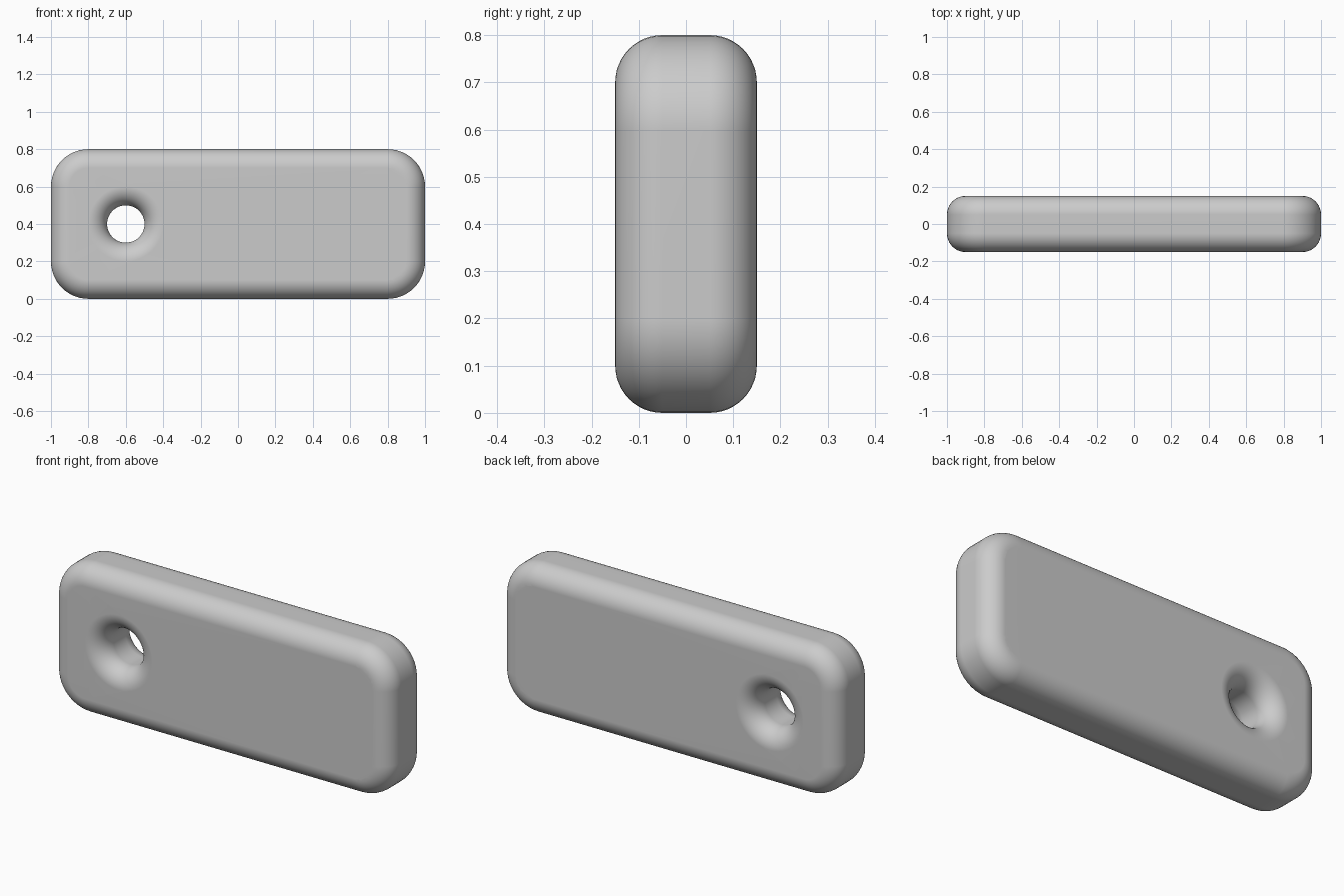
import bpy
import bmesh
from math import sin, cos, pi

cube = bpy.data.objects.get("Cube")
if cube:
    bpy.data.objects.remove(cube)

FILLET, HALF_FLAT, CORNER, HOLE = 0.1, 0.05, 0.2, 0.1
STEPS = 12

grey = bpy.data.materials.new("plain grey")
grey.use_nodes = True
colour = (0.6, 0.6, 0.6, 1)
grey.diffuse_color = colour
grey.node_tree.nodes["Principled BSDF"].inputs["Base Color"].default_value = colour


def outline(inset):
    """Rounded rectangle, shrunk by the inset."""
    points = []
    for q, (cx, cz) in enumerate([(0.8, 0.6), (-0.8, 0.6), (-0.8, 0.2), (0.8, 0.2)]):
        for i in range(STEPS + 1):
            a = (q + i / STEPS) * pi / 2
            r = CORNER - inset
            points.append((cx + r * cos(a), cz + r * sin(a)))
    return points


def hole(inset):
    """Circle that flares towards both faces."""
    r, n = HOLE + inset, STEPS * 4
    return [(-0.6 + r * cos(2 * pi * i / n), 0.4 + r * sin(2 * pi * i / n))
            for i in range(n)]


# Fillet profile from the front face to the back face: (inset, depth)
profile = []
for side in (-1, 1):
    for i in range(STEPS + 1):
        t = i / STEPS if side > 0 else i / STEPS - 1
        a = t * pi / 2
        profile.append((FILLET * (1 - cos(a)), side * HALF_FLAT + FILLET * sin(a)))

bm = bmesh.new()


def loft(shape):
    """Skin the shape along the profile; return the end loops."""
    rings = [[bm.verts.new((x, y, z)) for x, z in shape(inset)] for inset, y in profile]
    for a, b in zip(rings, rings[1:]):
        for i in range(len(a)):
            bm.faces.new((a[i - 1], a[i], b[i], b[i - 1]))
    return rings[0], rings[-1]


outer, inner = loft(outline), loft(hole)

# Flat front and back faces around the hole
for loops in zip(outer, inner):
    edges = [bm.edges.get((loop[i - 1], loop[i])) for loop in loops for i in range(len(loop))]
    bmesh.ops.triangle_fill(bm, use_beauty=True, use_dissolve=False, edges=edges)
bmesh.ops.recalc_face_normals(bm, faces=bm.faces)

mesh = bpy.data.meshes.new("rounded_tag")
bm.to_mesh(mesh)
bm.free()
mesh.materials.append(grey)
tag = bpy.data.objects.new("rounded_tag", mesh)
bpy.context.collection.objects.link(tag)

# Smooth fillets with clean flat faces
bpy.context.view_layer.objects.active = tag
tag.select_set(True)
bpy.ops.object.shade_smooth_by_angle()
tag.modifiers.new("clean shading", "WEIGHTED_NORMAL").keep_sharp = True
